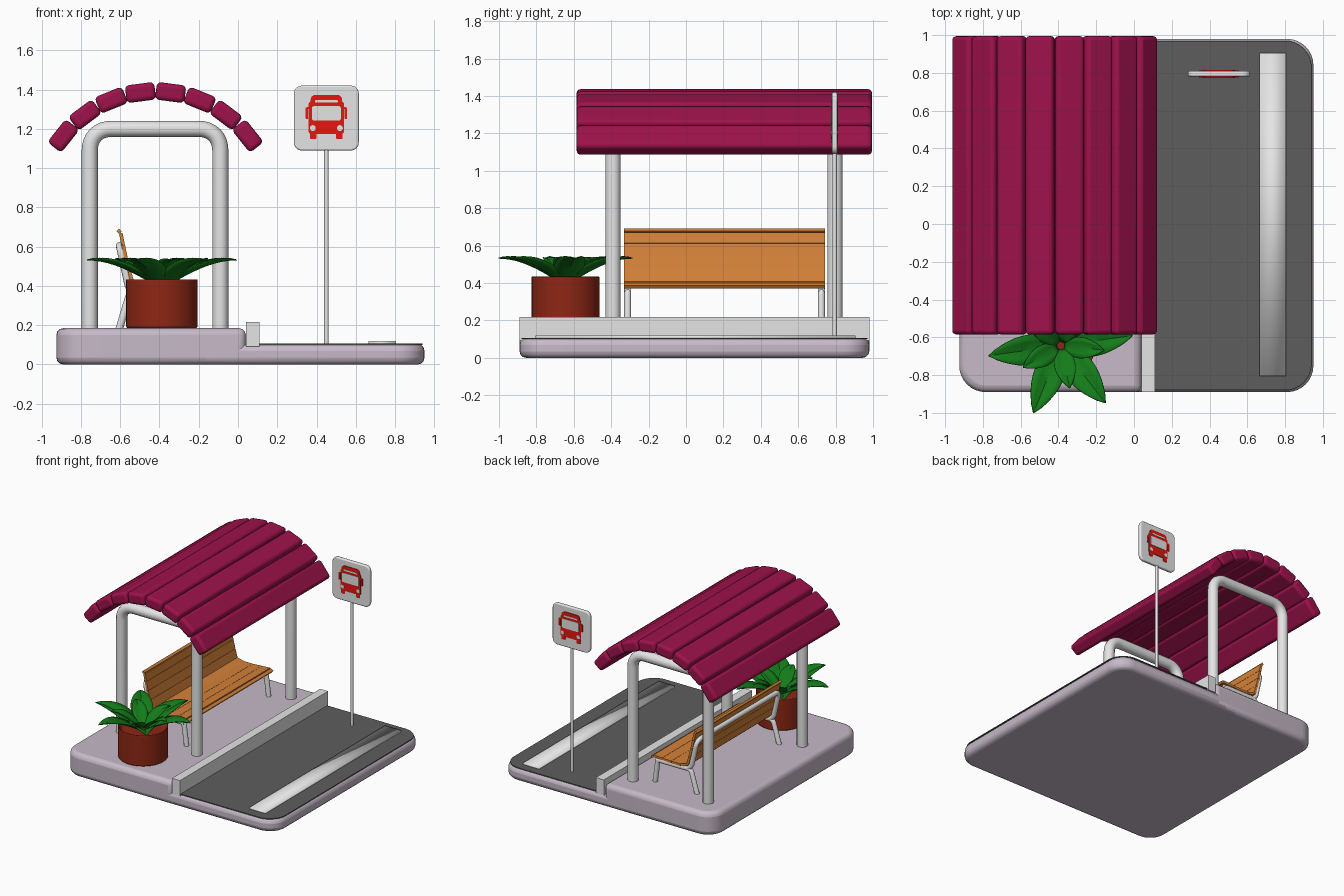
import bpy, bmesh, math
from mathutils import Vector, Matrix

cube = bpy.data.objects.get("Cube")
if cube:
    bpy.data.objects.remove(cube)


def material(name, r, g, b):
    m = bpy.data.materials.new(name)
    m.use_nodes = True
    m.diffuse_color = (r, g, b, 1)
    m.node_tree.nodes["Principled BSDF"].inputs["Base Color"].default_value = (r, g, b, 1)
    return m


PAVING = material("lavender paving", 0.57, 0.49, 0.58)
ROAD = material("dark asphalt", 0.11, 0.11, 0.11)
METAL = material("light grey", 0.78, 0.78, 0.78)
ROOF = material("crimson", 0.34, 0.006, 0.07)
WOOD = material("orange wood", 0.65, 0.22, 0.04)
RED = material("bright red", 0.78, 0.008, 0.005)
CLAY = material("clay", 0.27, 0.02, 0.007)
LEAF = material("leaf green", 0.007, 0.2, 0.01)


def finish(name, mesh, mat, bevel=0, segments=3, smooth=True):
    ob = bpy.data.objects.new(name, mesh)
    bpy.context.collection.objects.link(ob)
    mesh.materials.clear()
    mesh.materials.append(mat)
    bpy.context.view_layer.objects.active = ob
    for other in bpy.context.selected_objects:
        other.select_set(False)
    ob.select_set(True)
    if bevel:
        mod = ob.modifiers.new("Bevel", 'BEVEL')
        mod.width, mod.segments = bevel, segments
        mod.limit_method, mod.angle_limit = 'ANGLE', math.radians(30)
    if smooth:
        bpy.ops.object.shade_smooth_by_angle(angle=math.radians(35))
    return ob


def from_bmesh(name, bm, mat, **kw):
    bmesh.ops.recalc_face_normals(bm, faces=bm.faces)
    mesh = bpy.data.meshes.new(name)
    bm.to_mesh(mesh)
    bm.free()
    return finish(name, mesh, mat, **kw)


def box(name, center, size, mat, tilt=0, **kw):
    bm = bmesh.new()
    bmesh.ops.create_cube(bm, size=1, matrix=Matrix.Translation(center)
                          @ Matrix.Rotation(tilt, 4, 'Y') @ Matrix.Diagonal((*size, 1)))
    return from_bmesh(name, bm, mat, **kw)


def slab(name, x, y, z, mat, r_left, r_right, upright=False, **kw):
    """Rounded rectangle, extruded over the z range; upright turns it to face the front."""
    pts = []
    for cx, cy, sx, sy, r, start in ((x[1], y[1], -1, -1, r_right, 0), (x[0], y[1], 1, -1, r_left, 90),
                                     (x[0], y[0], 1, 1, r_left, 180), (x[1], y[0], -1, 1, r_right, 270)):
        steps = 8 if r else 0
        for i in range(steps + 1):
            a = math.radians(start + (90 * i / steps if steps else 0))
            pts.append((cx + sx * r + r * math.cos(a), cy + sy * r + r * math.sin(a), z[0]))
    bm = bmesh.new()
    face = bm.faces.new([bm.verts.new(p) for p in pts])
    top = bmesh.ops.extrude_face_region(bm, geom=[face])["geom"]
    bmesh.ops.translate(bm, vec=(0, 0, z[1] - z[0]), verts=[v for v in top if isinstance(v, bmesh.types.BMVert)])
    if upright:
        bmesh.ops.rotate(bm, matrix=Matrix.Rotation(math.pi / 2, 3, 'X'), verts=bm.verts)
    return from_bmesh(name, bm, mat, **kw)


def tube(name, points, radius, mat, bend=0.0):
    """Round pipe along a polyline whose inner corners are bent to an arc."""
    pts = [Vector(p) for p in points]
    path = [pts[0]]
    for a, b, c in zip(pts, pts[1:], pts[2:]):
        p, q = b + (a - b).normalized() * bend, b + (c - b).normalized() * bend
        for i in range(9):
            t = i / 8
            k = 0.83  # weight that brings the curve close to a circle
            w0, w1, w2 = (1 - t) ** 2, 2 * t * (1 - t) * k, t * t
            path.append((p * w0 + b * w1 + q * w2) / (w0 + w1 + w2))
    path.append(pts[-1])
    curve = bpy.data.curves.new(name, 'CURVE')
    curve.dimensions = '3D'
    curve.bevel_depth, curve.bevel_resolution, curve.use_fill_caps = radius, 4, True
    spline = curve.splines.new('POLY')
    spline.points.add(len(path) - 1)
    for sp, p in zip(spline.points, path):
        sp.co = (*p, 1)
    helper = bpy.data.objects.new(name, curve)
    bpy.context.collection.objects.link(helper)
    mesh = bpy.data.meshes.new_from_object(helper.evaluated_get(bpy.context.evaluated_depsgraph_get()))
    bpy.data.objects.remove(helper)
    return finish(name, mesh, mat)


# Ground: raised pavement, road bed, asphalt, kerb and lane line
slab("pavement", (-0.925, 0.04), (-0.89, 0.98), (0, 0.185), PAVING, 0.14, 0, bevel=0.035)
slab("road_bed", (-0.2, 0.95), (-0.89, 0.98), (0, 0.104), PAVING, 0, 0.14, bevel=0.035)
slab("asphalt", (0.06, 0.94), (-0.88, 0.97), (0.1, 0.107), ROAD, 0, 0.14)
box("kerb", (0.075, 0.045, 0.155), (0.07, 1.87, 0.125), METAL, smooth=False)
line = box("lane_line", (0.735, 0.05, 0.11), (0.14, 1.71, 0.02), METAL, smooth=False)
line.data.shade_smooth()

# Shelter: two pipe arches and a vault of planks
for end, y in (("front", -0.39), ("back", 0.797)):
    tube(end + "_arch", [(-0.755, y, 0.17), (-0.755, y, 1.2), (-0.09, y, 1.2), (-0.09, y, 0.17)],
         0.041, METAL, bend=0.11)
for i in range(8):
    a = math.radians((i - 3.5) * 14.7)
    box(f"roof_plank_{i + 1}", (-0.42 + 0.6 * math.sin(a), 0.205, 0.79 + 0.6 * math.cos(a)),
        (0.15, 1.58, 0.09), ROOF, tilt=a, bevel=0.022)

# Bench: slats along a curved profile, hoop frame and legs
profile = [(-0.213, 0.378), (-0.235, 0.393), (-0.31, 0.388), (-0.39, 0.384), (-0.47, 0.384), (-0.532, 0.4),
           (-0.552, 0.47), (-0.57, 0.54), (-0.585, 0.61), (-0.597, 0.67), (-0.613, 0.685)]
for i, ((x0, z0), (x1, z1)) in enumerate(zip(profile, profile[1:])):
    box(f"bench_slat_{i + 1}", ((x0 + x1) / 2, 0.207, (z0 + z1) / 2),
        (math.hypot(x1 - x0, z1 - z0) - 0.002, 1.075, 0.018), WOOD,
        tilt=math.atan2(z0 - z1, x1 - x0), smooth=False)
y0, y1 = -0.312, 0.724
tube("bench_hoop", [(-0.25, y0, 0.362), (-0.55, y0, 0.362), (-0.603, y0, 0.605), (-0.603, y1, 0.605),
                    (-0.55, y1, 0.362), (-0.25, y1, 0.362)], 0.019, METAL, bend=0.05)
for end, y in (("front", y0), ("back", y1)):
    tube(end + "_bench_legs", [(-0.605, y, 0.18), (-0.55, y, 0.365), (-0.26, y, 0.365), (-0.235, y, 0.18)],
         0.019, METAL, bend=0.03)

# Plant pot with a sunken top
POT = Vector((-0.388, -0.644, 0))
bm = bmesh.new()
bmesh.ops.create_cone(bm, cap_ends=True, segments=40, radius1=0.182, radius2=0.182, depth=0.255,
                      matrix=Matrix.Translation(POT + Vector((0, 0, 0.3125))))
top = max(bm.faces, key=lambda f: f.calc_center_median().z)
bmesh.ops.inset_region(bm, faces=[top], thickness=0.03)
bmesh.ops.translate(bm, vec=(0, 0, -0.04), verts=top.verts)
from_bmesh("plant_pot", bm, CLAY, bevel=0.012)


def leaf(name, angle, length, base_z, tip_z, width):
    """Pointed leaf, folded along its midrib and arching outwards."""
    bm = bmesh.new()
    rows, steps = [], 10
    for i in range(steps + 1):
        t = i / steps
        half = width / 2 * math.sin(math.pi * (0.1 + 0.9 * t ** 0.85)) ** 0.8 if i < steps else 0.001
        z = base_z + (tip_z - base_z) * math.sin(t * math.pi * 0.5)
        rows.append([bm.verts.new((0.02 + (length - 0.02) * t, s * half, z + abs(s) * half * 0.35))
                     for s in (-1, -0.5, 0, 0.5, 1)])
    for a, b in zip(rows, rows[1:]):
        for j in range(4):
            bm.faces.new((a[j], b[j], b[j + 1], a[j + 1]))
    bmesh.ops.transform(bm, verts=bm.verts, matrix=Matrix.Translation(POT)
                        @ Matrix.Rotation(math.radians(angle), 4, 'Z'))
    ob = from_bmesh(name, bm, LEAF)
    ob.modifiers.new("Thickness", 'SOLIDIFY').thickness = 0.005


for i in range(6):
    leaf(f"outer_leaf_{i + 1}", 248 + 60 * i, 0.385, 0.4, 0.535, 0.16)
for i in range(5):
    leaf(f"inner_leaf_{i + 1}", 282 + 72 * i, 0.23, 0.42, 0.535, 0.11)

# Stop sign: pole, board and a painted vehicle on both faces
X, Y = 0.45, 0.795
tube("sign_pole", [(X, Y, 0.1), (X, Y, 1.12)], 0.012, METAL)
slab("sign_board", (X - 0.165, X + 0.165), (1.09, 1.42), (-Y - 0.014, -Y + 0.014), METAL, 0.04, 0.04,
     upright=True, bevel=0.008)


def plate(name, side, x, z, mat, r, raise_by):
    near, far = -Y + side * 0.0135, -Y + side * (0.0135 + raise_by)
    slab(name, (X + x[0], X + x[1]), z, (min(near, far), max(near, far)), mat, r, r, upright=True)


for face, side in (("front", 1), ("back", -1)):
    plate(face + "_bus_body", side, (-0.09, 0.09), (1.173, 1.34), RED, 0.015, 0.005)
    plate(face + "_bus_roof", side, (-0.08, 0.08), (1.3, 1.373), RED, 0.025, 0.0055)
    plate(face + "_bus_window", side, (-0.074, 0.074), (1.242, 1.316), METAL, 0.012, 0.008)
    plate(face + "_bus_destination", side, (-0.058, 0.058), (1.334, 1.346), METAL, 0.004, 0.008)
    for hand, s in (("left", 1), ("right", -1)):
        def span(a, b):
            return sorted((s * a, s * b))
        plate(f"{face}_{hand}_mirror", side, span(0.093, 0.106), (1.25, 1.31), RED, 0.005, 0.005)
        plate(f"{face}_{hand}_mirror_arm", side, span(0.085, 0.098), (1.3, 1.312), RED, 0, 0.0045)
        plate(f"{face}_{hand}_wheel", side, span(0.05, 0.083), (1.148, 1.19), RED, 0.006, 0.0045)
        plate(f"{face}_{hand}_headlight", side, span(0.054, 0.084), (1.189, 1.219), METAL, 0.0148, 0.008)
